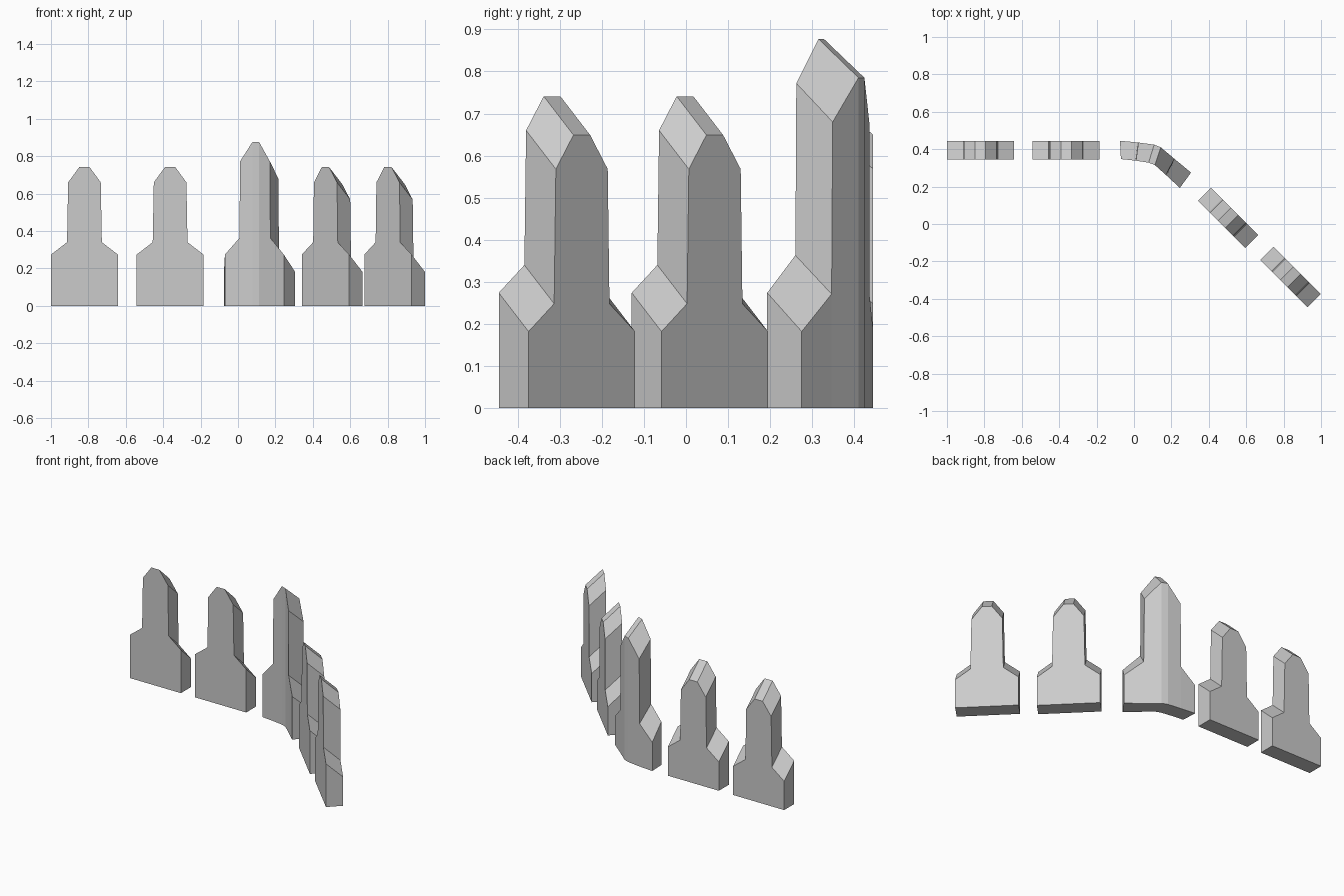
import bpy, bmesh, math
from mathutils import Vector

if "Cube" in bpy.data.objects:
    bpy.data.objects.remove(bpy.data.objects["Cube"])

DROP = 0.092  # tops slope down towards the outer side


def merlon(name, inner, outer, shoulder, neck, neck_top, tip, taper):
    """Six stations along the wall give the plan; heights give the stepped outline."""
    bm = bmesh.new()

    def side(plan, drop):
        p = [Vector(q) for q in plan]
        left, right = p[1].lerp(p[2], taper), p[4].lerp(p[3], taper)
        pts = [(q, 0) for q in p]                                   # 0-5 foot line
        pts += [(p[5], shoulder - drop), (p[4], neck - drop), (right, neck_top - drop),
                (p[3], tip - drop), (p[2], tip - drop), (left, neck_top - drop),
                (p[1], neck - drop), (p[0], shoulder - drop)]       # 6-13 back over the top
        return [bm.verts.new((q.x, q.y, z)) for q, z in pts]

    a, b = side(inner, 0), side(outer, DROP)
    # inner and outer walls, split where the plan bends
    for strip in ((0, 1, 12, 13), (1, 2, 10, 11, 12), (2, 3, 9, 10),
                  (3, 4, 7, 8, 9), (4, 5, 6, 7)):
        bm.faces.new([a[i] for i in strip])
        bm.faces.new([b[i] for i in reversed(strip)])
    # thickness all round the outline
    for i in range(14):
        j = (i + 1) % 14
        bm.faces.new((a[j], a[i], b[i], b[j]))
    bmesh.ops.recalc_face_normals(bm, faces=bm.faces)
    mesh = bpy.data.meshes.new(name)
    bm.to_mesh(mesh)
    bm.free()
    obj = bpy.data.objects.new(name, mesh)
    bpy.context.collection.objects.link(obj)
    return obj


# Straight battlements: two on the back wall, two on the diagonal wall
stations = (-0.179, -0.093, -0.028, 0.028, 0.093, 0.179)
for name, x, y, angle in (("back_merlon_a", -0.821, 0.395, 0),
                          ("back_merlon_b", -0.363, 0.395, 0),
                          ("diagonal_merlon_a", 0.503, 0.033, -45),
                          ("diagonal_merlon_b", 0.837, -0.283, -45)):
    m = merlon(name, [(s, -0.05) for s in stations], [(s, 0.05) for s in stations],
               0.274, 0.34, 0.66, 0.741, 0.09)
    m.location = (x, y, 0)
    m.rotation_euler.z = math.radians(angle)

# Taller battlement bent round the corner
merlon("corner_merlon",
       [(-0.070, 0.347), (0.008, 0.339), (0.078, 0.328), (0.112, 0.315), (0.173, 0.26), (0.245, 0.193)],
       [(-0.075, 0.445), (0.020, 0.436), (0.108, 0.424), (0.143, 0.410), (0.219, 0.346), (0.305, 0.275)],
       0.274, 0.363, 0.772, 0.877, 0.04)
